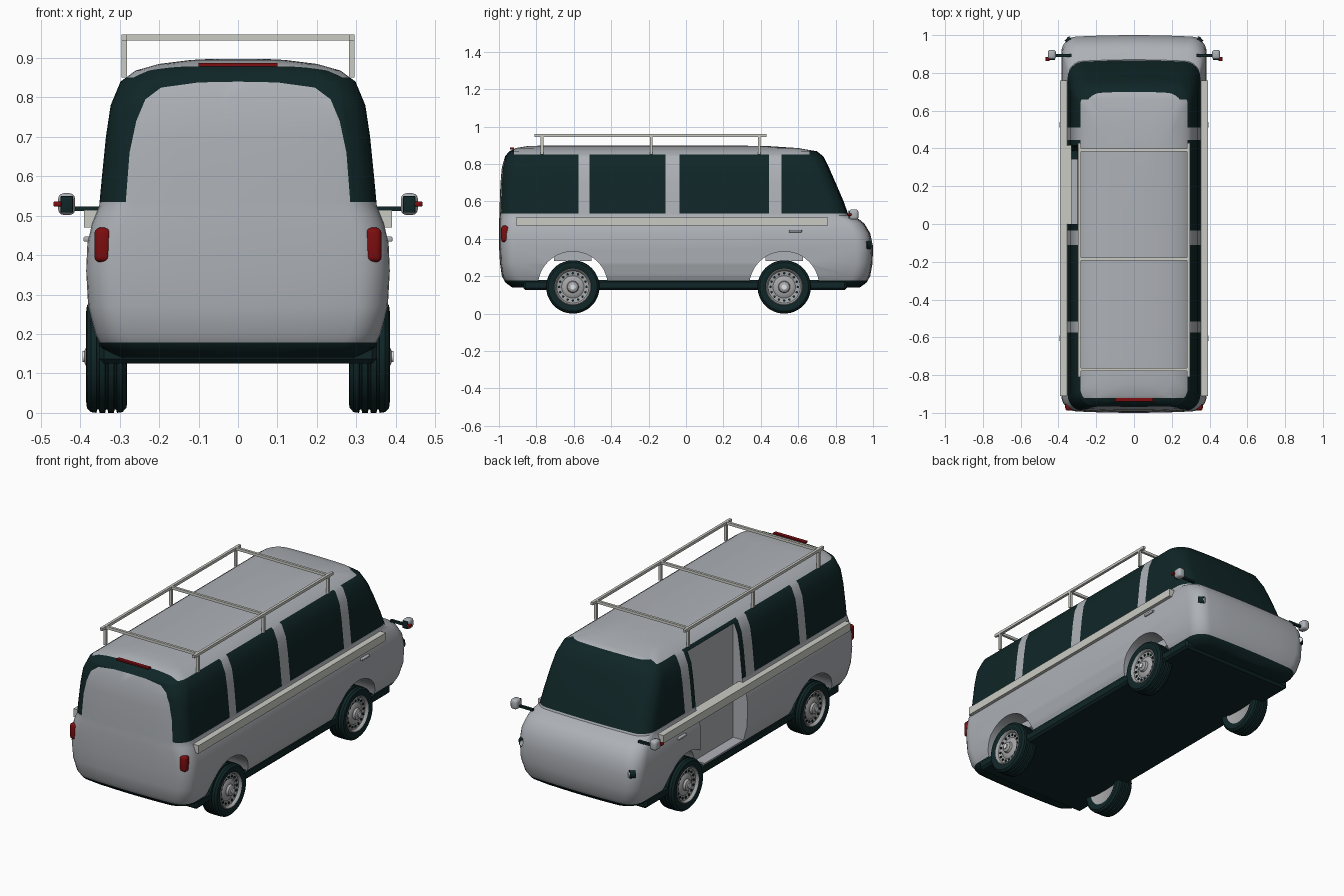
import bpy, bmesh, math
from mathutils import Vector, Matrix

if "Cube" in bpy.data.objects:
    bpy.data.objects.remove(bpy.data.objects["Cube"])


def material(name, rgb):
    m = bpy.data.materials.new(name)
    m.diffuse_color = (*rgb, 1)
    m.use_nodes = True
    m.node_tree.nodes["Principled BSDF"].inputs["Base Color"].default_value = m.diffuse_color
    return m


GREY = material("body_grey", (0.42, 0.44, 0.47))
BLACK = material("dark_glass_and_rubber", (0.005, 0.019, 0.020))
PALE = material("pale_trim", (0.60, 0.60, 0.56))
RED = material("lamp_red", (0.20, 0.004, 0.005))
METAL = material("wheel_metal", (0.38, 0.38, 0.39))
WHITE = material("lamp_white", (0.75, 0.77, 0.78))


def finish(name, bm, mats, angle=35):
    bmesh.ops.recalc_face_normals(bm, faces=bm.faces)
    me = bpy.data.meshes.new(name)
    bm.to_mesh(me)
    bm.free()
    ob = bpy.data.objects.new(name, me)
    bpy.context.collection.objects.link(ob)
    for m in mats:
        me.materials.append(m)
    smooth(ob, angle)
    return ob


def smooth(ob, angle=35):
    bpy.ops.object.select_all(action='DESELECT')
    ob.select_set(True)
    bpy.context.view_layer.objects.active = ob
    bpy.ops.object.shade_smooth_by_angle(angle=math.radians(angle))


def box(name, lo, hi, mat, bevel=0.0, segs=3):
    bm = bmesh.new()
    bmesh.ops.create_cube(bm, size=1)
    for v in bm.verts:
        v.co = Vector([(a + b) / 2 + c * (b - a) for a, b, c in zip(lo, hi, v.co)])
    if bevel:
        bmesh.ops.bevel(bm, geom=bm.edges[:], offset=bevel, segments=segs,
                        profile=0.5, affect='EDGES')
    return finish(name, bm, [mat])


def side_box(name, lo, hi, mat, bevel=0.0):
    # the same box on both sides of the van
    box(name + "_right", lo, hi, mat, bevel)
    box(name + "_left", (-hi[0], lo[1], lo[2]), (-lo[0], hi[1], hi[2]), mat, bevel)


def cylinder_x(name, r, x0, x1, y, z, mat, n=32):
    bm = bmesh.new()
    bmesh.ops.create_cone(bm, cap_ends=True, segments=n, radius1=r, radius2=r, depth=x1 - x0,
                          matrix=Matrix.Translation(((x0 + x1) / 2, y, z)) @ Matrix.Rotation(math.pi / 2, 4, 'Y'))
    return finish(name, bm, [mat])


def lathe_x(name, prof, loc, side, mat, n=48):
    # revolve (x, radius) points around the wheel axle
    bm = bmesh.new()
    rings = []
    for x, r in prof:
        rings.append([bm.verts.new((loc[0] + side * x, loc[1] + r * math.cos(2 * math.pi * i / n),
                                    loc[2] + r * math.sin(2 * math.pi * i / n))) for i in range(n)])
    for a, b in zip(rings, rings[1:]):
        for i in range(n):
            bm.faces.new((a[i], a[(i + 1) % n], b[(i + 1) % n], b[i]))
    bmesh.ops.remove_doubles(bm, verts=bm.verts, dist=1e-5)
    return finish(name, bm, [mat])


# --- Body: stacked rounded rectangles (z, half width, rear y, front y)
LEVELS = [(.14, .30, -.93, .93), (.165, .345, -.965, .965), (.20, .362, -.985, .985),
          (.27, .380, -.995, .998), (.36, .385, -1, 1), (.43, .382, -1, .985),
          (.48, .370, -1, .955), (.505, .360, -.999, .925), (.525, .352, -.998, .87),
          (.60, .345, -.996, .843), (.70, .335, -.992, .80), (.78, .323, -.985, .765),
          (.84, .298, -.968, .735), (.868, .26, -.945, .70), (.885, .20, -.91, .60),
          (.895, .12, -.85, .45), (.898, .06, -.78, .30)]


def ring(z, w, yb, yf):
    r = min(.08, w * .8)
    pts = []
    for k, (sx, cy) in enumerate([(1, yf - r), (-1, yf - r), (-1, yb + r), (1, yb + r)]):
        for i in range(7):
            a = math.pi / 2 * (k + i / 6)
            pts.append((sx * (w - r) + r * math.cos(a), cy + r * math.sin(a)))
        if k in (0, 2):
            d = -1 if k == 0 else 1
            pts += [(d * (w - r) * t, yf if k == 0 else yb) for t in (-.6, -.2, .2, .6)]
    mid = (yb + yf) / 2
    return [(x, y - math.copysign(.012, y - mid) * (x / w) ** 2 * (abs(y - mid) > (yf - yb) / 2 - r - .001), z)
            for x, y in pts]


bm = bmesh.new()
rings = [[bm.verts.new(p) for p in ring(*lv)] for lv in LEVELS]
for a, b in zip(rings, rings[1:]):
    for i in range(len(a)):
        j = (i + 1) % len(a)
        bm.faces.new((a[i], a[j], b[j], b[i]))
bm.faces.new(rings[0][::-1])
bm.faces.new(rings[-1])


def cut(co, no, keep=lambda f: True):
    faces = [f for f in bm.faces if keep(f)]
    geom = set(faces)
    for f in faces:
        geom.update(f.edges)
        geom.update(f.verts)
    bmesh.ops.bisect_plane(bm, geom=list(geom), plane_co=co, plane_no=no, dist=1e-5)


# window edges
PILLARS = [(-.575, -.515), (-.11, -.035), (.445, .51)]
for z in (.178, .535, .85):
    cut((0, 0, z), (0, 0, 1))
for y in [-.92, .66] + [e for p in PILLARS for e in p]:
    cut((0, y, 0), (0, 1, 0), lambda f: f.calc_center_median().z > .5)

# arched tail panel, cut out of the dark rear surround
ARCH = [(.285, .53), (.275, .66), (.258, .74), (.235, .795), (.195, .825), (.10, .838), (0, .84)]
planes = []
for (x0, z0), (x1, z1) in zip(ARCH, ARCH[1:]):
    for s in (1, -1):
        planes.append((Vector((s * x0, 0, z0)), Vector((s * (z1 - z0), 0, x0 - x1))))
for co, no in planes:
    cut(co, no, lambda f: f.calc_center_median().y < -.92 and f.calc_center_median().z > .535)


def is_dark(c):
    if c.z < .178:
        return True
    if c.z < .535:
        return False
    if c.y < -.92:
        return any((c - co).dot(no) > 0 for co, no in planes)
    if c.y > .66:
        return c.z < .868
    return c.z < .85 and not any(a < c.y < b for a, b in PILLARS)


for f in bm.faces:
    f.material_index = int(is_dark(f.calc_center_median()))
body = finish("van_body", bm, [GREY, BLACK])

# --- Wheel arches and side door recess
WHEELS_Y = (-.605, .525)
cutters = [cylinder_x("arch_cutter", .187, -.6, .6, y, .145, GREY, 48) for y in WHEELS_Y]
cutters.append(box("door_cutter", (-.6, 0, .19), (-.295, .415, .835), GREY))
for c in cutters:
    c.hide_render = True
    mod = body.modifiers.new("cut", 'BOOLEAN')
    mod.operation, mod.solver, mod.object = 'DIFFERENCE', 'EXACT', c
    bpy.context.view_layer.objects.active = body
    bpy.ops.object.modifier_apply(modifier=mod.name)
for c in cutters:
    bpy.data.objects.remove(c)
smooth(body)

# --- Underbody and wheel housings
box("underbody", (-.352, -.87, .125), (.352, .86, .18), BLACK, .012, 1)
for y in WHEELS_Y:
    box("wheel_housing", (-.27, y - .10, .28), (.27, y + .10, .34), GREY)

# --- Wheels
TYRE = [(-.045, .098), (-.052, .115), (-.05, .13), (-.04, .1405)]
for g in (-.022, 0, .022):
    TYRE += [(g - .004, .1425), (g - .002, .134), (g + .002, .134), (g + .004, .1425)]
TYRE += [(.04, .1405), (.05, .13), (.052, .115), (.045, .096)]
RIM = [(-.03, 0), (-.035, .08), (-.045, .10), (.045, .099), (.049, .094), (.046, .09), (.034, .086),
       (.029, .06), (.037, .047), (.038, .032), (.05, .028), (.056, .016), (.057, 0)]
for y in WHEELS_Y:
    for s in (1, -1):
        loc = (s * .333, y, .1425)
        lathe_x("tyre", TYRE, loc, s, BLACK)
        lathe_x("rim", RIM, loc, s, METAL)
        cylinder_x("hub_cap", .014, loc[0] + s * .058 - .003, loc[0] + s * .058 + .003, y, .1425, WHITE, 20)
        for i in range(16):
            a = 2 * math.pi * i / 16
            cylinder_x("rim_vent", .007, loc[0] + s * .033 - .003, loc[0] + s * .033 + .003,
                       y + .073 * math.cos(a), .1425 + .073 * math.sin(a), BLACK, 8)

# --- Side rails and door handles
side_box("side_rail", (.33, -.91, .47), (.391, .76, .515), PALE)
side_box("door_handle", (.375, .55, .434), (.392, .62, .447), GREY, .004)

# --- Roof rack
side_box("rack_rail", (.281, -.81, .944), (.296, .43, .959), PALE)
for y in (-.77, -.185, .392):
    box("rack_crossbar", (-.285, y - .007, .944), (.285, y + .007, .959), PALE)
    side_box("rack_leg", (.281, y - .007, .85), (.296, y + .007, .946), PALE)

# --- Lamps
side_box("tail_lamp", (.322, -.988, .382), (.364, -.945, .47), RED, .014)
box("brake_strip", (-.10, -.941, .878), (.10, -.92, .887), RED)
for s in (1, -1):
    for name, r, y0, mat in (("headlamp_ring", .025, .968, BLACK), ("headlamp_lens", .016, .975, WHITE)):
        bm = bmesh.new()
        bmesh.ops.create_cone(bm, cap_ends=True, segments=24, radius1=r, radius2=r * .9, depth=.03,
                              matrix=Matrix.Translation((s * .338, y0, .365)) @ Matrix.Rotation(s * .6, 4, 'Z')
                              @ Matrix.Rotation(-math.pi / 2, 4, 'X'))
        finish(name, bm, [mat])

# --- Mirrors
side_box("mirror_arm", (.33, .885, .512), (.425, .90, .524), BLACK)
side_box("mirror_shell", (.413, .872, .502), (.456, .922, .557), GREY, .014)
side_box("mirror_glass", (.419, .868, .508), (.450, .874, .550), BLACK, .002)
side_box("mirror_indicator", (.448, .862, .523), (.468, .885, .536), RED, .004)
